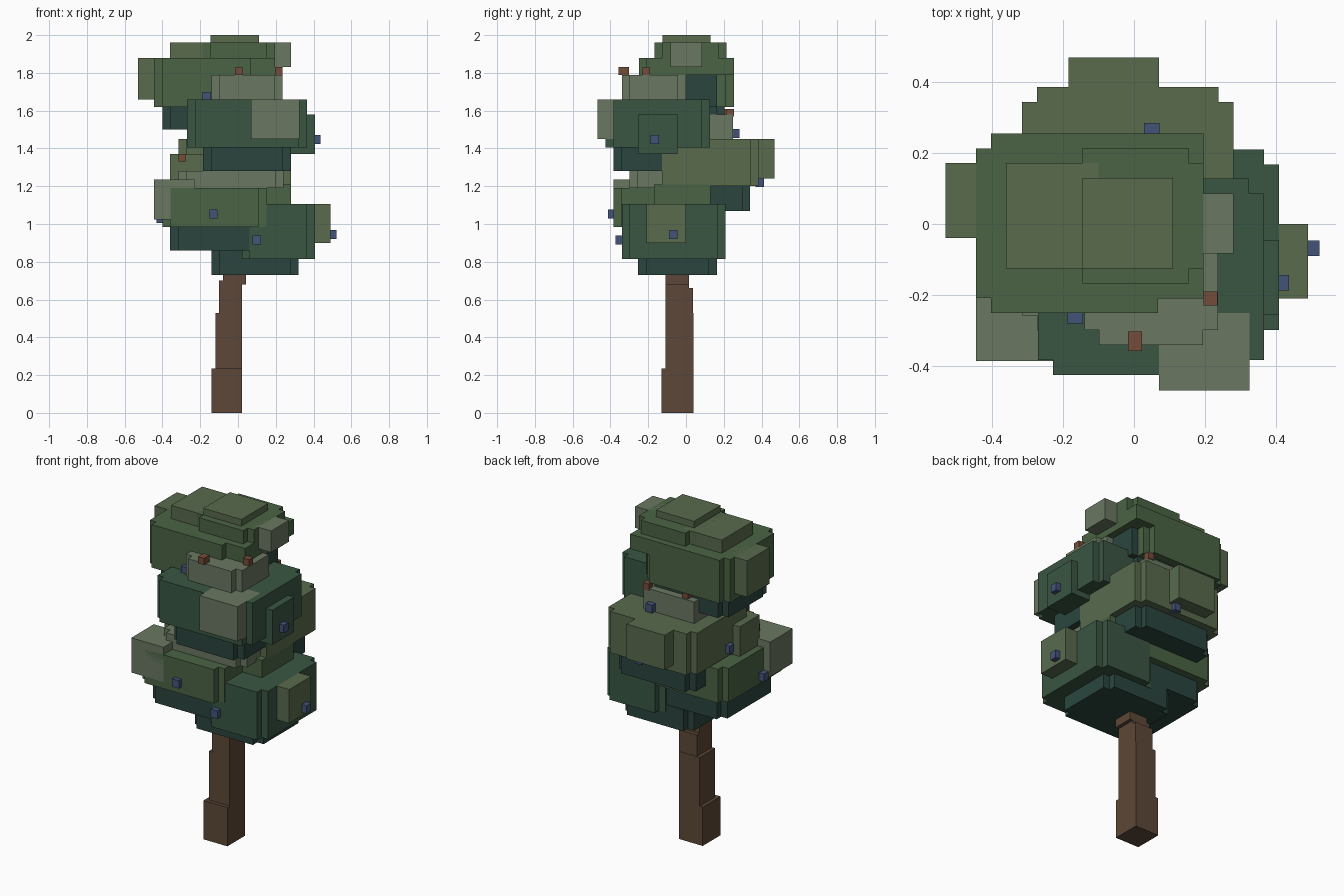
import bpy, bmesh


def material(name, rgb):
    m = bpy.data.materials.new(name)
    m.diffuse_color = (*[(c / 255) ** 2.2 * 1.25 for c in rgb], 1)
    return m


LIGHT = material("light_leaf", (95, 107, 88))
OLIVE = material("olive_leaf", (80, 96, 70))
GREEN = material("green_leaf", (68, 90, 63))
DARK = material("dark_leaf", (54, 78, 62))
DEEP = material("deep_leaf", (42, 64, 58))
BARK = material("bark", (84, 66, 52))
BERRY = material("berry", (62, 76, 108))
TWIG = material("twig", (104, 70, 54))


def block(name, mat, x0, x1, y0, y1, z0, z1, n=0.0):
    """Upright block; n is the size of the square notch cut from each corner."""
    if n:
        pts = [(x0 + n, y0), (x1 - n, y0), (x1 - n, y0 + n), (x1, y0 + n),
               (x1, y1 - n), (x1 - n, y1 - n), (x1 - n, y1), (x0 + n, y1),
               (x0 + n, y1 - n), (x0, y1 - n), (x0, y0 + n), (x0 + n, y0 + n)]
    else:
        pts = [(x0, y0), (x1, y0), (x1, y1), (x0, y1)]
    bm = bmesh.new()
    base = bm.faces.new([bm.verts.new((x, y, z0)) for x, y in pts])
    top = bmesh.ops.extrude_face_region(bm, geom=[base])["geom"]
    bmesh.ops.translate(bm, vec=(0, 0, z1 - z0),
                        verts=[v for v in top if isinstance(v, bmesh.types.BMVert)])
    bmesh.ops.recalc_face_normals(bm, faces=bm.faces)
    me = bpy.data.meshes.new(name)
    bm.to_mesh(me)
    bm.free()
    me.materials.append(mat)
    ob = bpy.data.objects.new(name, me)
    bpy.context.collection.objects.link(ob)
    return ob


def nub(name, mat, x, y, z, sx=0.022, sy=0.022, sz=0.024):
    block(name, mat, x - sx, x + sx, y - sy, y + sy, z - sz, z + sz)


N = 0.042

# Trunk, stepping in towards the crown
block("trunk_base", BARK, -0.14, 0.02, -0.13, 0.04, 0, 0.235)
block("trunk_middle", BARK, -0.12, 0.02, -0.108, 0.04, 0.235, 0.53)
block("trunk_upper", BARK, -0.10, 0.02, -0.108, 0.038, 0.53, 0.66)
block("trunk_top", BARK, -0.10, 0.02, -0.108, 0.015, 0.66, 0.70)
block("trunk_collar", BARK, -0.08, 0.042, -0.108, 0.015, 0.68, 0.75)

# Lower right clump
block("lower_right_underside", DEEP, -0.14, 0.32, -0.255, 0.165, 0.73, 0.86, N)
block("lower_right_clump", DARK, 0.02, 0.408, -0.34, 0.21, 0.815, 1.105, N)
block("lower_right_tuft", OLIVE, 0.25, 0.49, -0.21, 0.0, 0.90, 1.105)
block("lower_right_cap", GREEN, 0.0, 0.28, -0.17, 0.13, 1.105, 1.21)

# Lower left clump
block("lower_left_underside", DEEP, -0.36, 0.11, -0.34, 0.16, 0.86, 0.985, N)
block("lower_left_clump", GREEN, -0.40, 0.15, -0.385, 0.205, 0.985, 1.19, N)
block("lower_left_tuft", LIGHT, -0.445, -0.23, -0.385, -0.17, 1.025, 1.235)
block("lower_left_cap", LIGHT, -0.315, 0.24, -0.30, 0.05, 1.19, 1.28, N)

# Back clump
block("back_underside", DEEP, -0.275, 0.24, 0.0, 0.34, 1.07, 1.20, N)
block("back_clump", OLIVE, -0.315, 0.28, -0.17, 0.385, 1.20, 1.45, N)
block("back_tuft", OLIVE, -0.185, 0.07, 0.25, 0.468, 1.24, 1.45)
block("back_side_tuft", OLIVE, -0.36, -0.17, -0.19, 0.0, 1.17, 1.37)
block("back_cap", LIGHT, -0.23, 0.11, -0.05, 0.25, 1.45, 1.58)

# Front clump
block("front_underside", DEEP, -0.185, 0.28, -0.385, 0.0, 1.28, 1.41, N)
block("front_clump", DARK, -0.27, 0.366, -0.425, 0.128, 1.405, 1.66, N)
block("front_tuft", LIGHT, 0.07, 0.325, -0.468, -0.25, 1.45, 1.66)
block("front_side_tuft", DARK, 0.2, 0.408, -0.255, -0.045, 1.37, 1.58)
block("front_cap", LIGHT, -0.14, 0.236, -0.34, 0.0, 1.66, 1.79, N)

# Top clump
block("top_underside", DEEP, -0.40, 0.11, -0.205, 0.205, 1.50, 1.62, N)
block("top_right_underside", DEEP, -0.1, 0.152, -0.12, 0.165, 1.62, 1.79)
block("top_clump", GREEN, -0.445, 0.11, -0.25, 0.255, 1.62, 1.88, N)
block("top_right_clump", GREEN, 0.0, 0.195, -0.21, 0.255, 1.79, 1.88)
block("top_left_tuft", OLIVE, -0.53, -0.3, -0.04, 0.172, 1.66, 1.88)
block("top_left_cap", OLIVE, -0.36, -0.1, -0.125, 0.172, 1.88, 1.96)
block("top_cap", GREEN, -0.187, 0.195, -0.168, 0.214, 1.88, 1.96, N)
block("top_right_tuft", LIGHT, 0.08, 0.28, -0.083, 0.086, 1.83, 1.96)
block("crown", OLIVE, -0.145, 0.11, -0.125, 0.13, 1.96, 2.0)

# Berries stuck on the leaf faces
for i, p in enumerate([(-0.13, -0.39, 1.052), (0.10, -0.35, 0.915), (0.50, -0.068, 0.945),
                       (0.415, -0.165, 1.447), (-0.165, -0.258, 1.675), (-0.41, -0.15, 1.03),
                       (0.05, 0.262, 1.48), (0.03, 0.39, 1.22), (0.115, 0.01, 1.69),
                       (-0.32, 0.05, 1.25)]):
    nub(f"berry_{i + 1}", BERRY, *p)

# Small twig stubs on top of the caps
for i, p in enumerate([(0.003, -0.33, 1.81), (0.215, -0.21, 1.81), (0.09, 0.235, 1.59),
                       (-0.16, 0.22, 1.59), (0.19, -0.19, 1.24), (-0.295, -0.18, 1.35)]):
    nub(f"twig_{i + 1}", TWIG, *p, 0.02, 0.027 if i == 0 else 0.02, 0.02)
